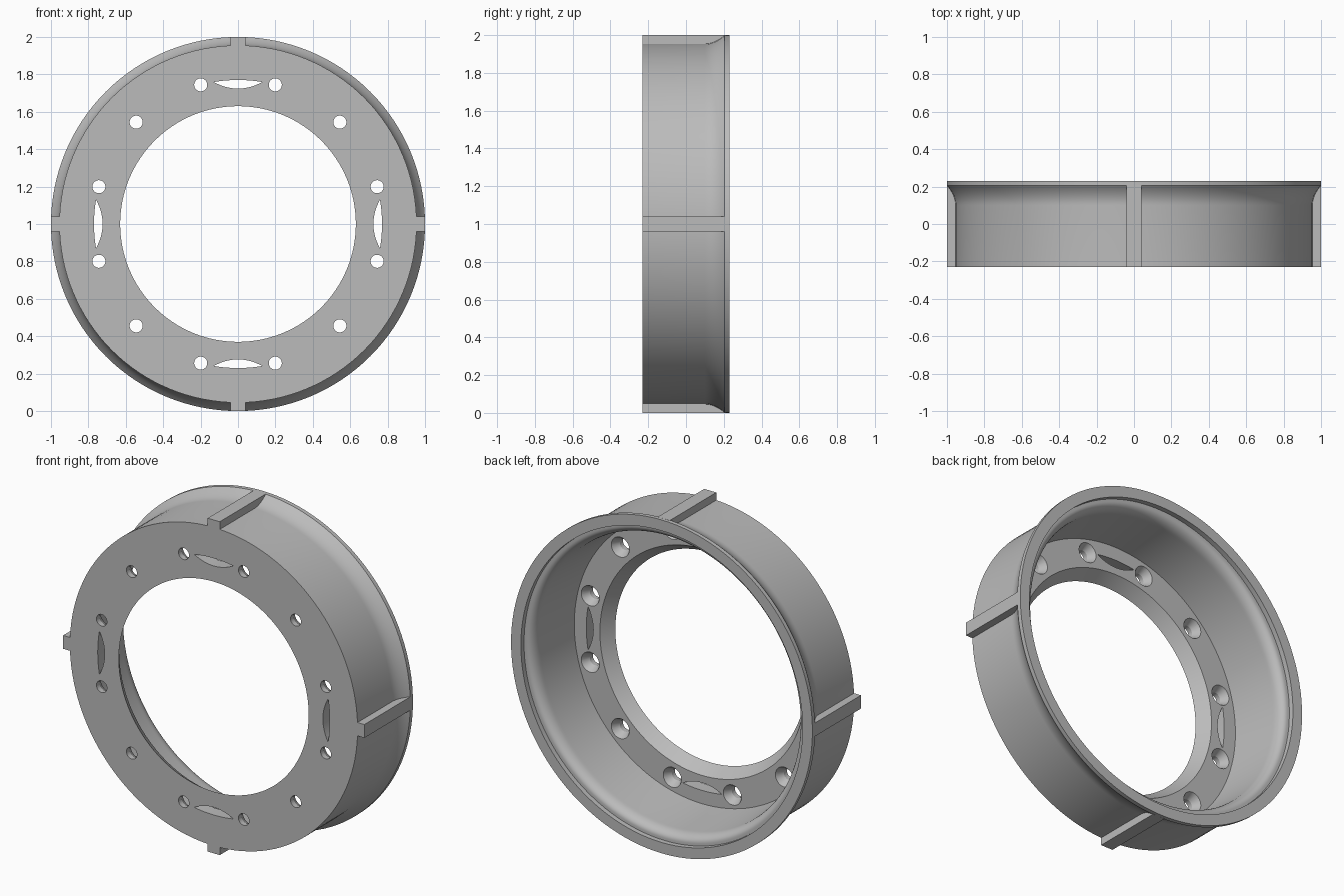
import bpy, bmesh
from math import sin, cos, pi, radians
from mathutils import Matrix, Vector

cube = bpy.data.objects.get("Cube")
if cube:
    bpy.data.objects.remove(cube, do_unlink=True)

FRONT, BACK, WEB = -0.23, 0.23, -0.155
CENTRE = Matrix.Translation((0, 0, 1))

steel = bpy.data.materials.new("grey_metal")
steel.use_nodes = True
grey = (0.5, 0.5, 0.5, 1)
steel.diffuse_color = grey
steel.node_tree.nodes["Principled BSDF"].inputs["Base Color"].default_value = grey


def make_object(name, bm):
    bmesh.ops.recalc_face_normals(bm, faces=bm.faces)
    mesh = bpy.data.meshes.new(name)
    bm.to_mesh(mesh)
    bm.free()
    mesh.materials.append(steel)
    obj = bpy.data.objects.new(name, mesh)
    bpy.context.collection.objects.link(obj)
    return obj


def lathe(bm, profile, steps, matrix, ring=False):
    """Revolve (radius, y) points about the y axis; ring closes the profile."""
    rows = [[bm.verts.new(matrix @ Vector((r * cos(a), y, r * sin(a))))
             for a in (2 * pi * i / steps for i in range(steps))]
            for r, y in profile]
    pairs = list(zip(rows, rows[1:]))
    if ring:
        pairs.append((rows[-1], rows[0]))
    else:
        bm.faces.new(rows[0])
        bm.faces.new(rows[-1])
    for a, b in pairs:
        for i in range(steps):
            j = (i + 1) % steps
            bm.faces.new((a[i], a[j], b[j], b[i]))


# Drum: front web, flared outer wall, back lip and hollow inside
flare = [(0.955 + 0.045 * (i / 8) ** 2, 0.1 + 0.105 * i / 8) for i in range(9)]
cove = [(0.875 + 0.045 * (1 - cos(a)), 0.13 + 0.07 * sin(a))
        for a in (pi / 2 * i / 8 for i in range(8, -1, -1))]
profile = ([(0.63, FRONT), (0.955, FRONT)] + flare
           + [(1.0, BACK), (0.935, BACK), (0.935, 0.2)]
           + cove + [(0.85, WEB), (0.68, WEB)])
bm = bmesh.new()
lathe(bm, profile, 128, CENTRE, ring=True)
drum = make_object("drum", bm)

# Cutters: twelve countersunk bolt holes and four lens-shaped slots
bm = bmesh.new()
for k in range(12):
    spot = CENTRE @ Matrix.Rotation(radians(15 + 30 * k), 4, 'Y') @ Matrix.Translation((0.77, 0, 0))
    lathe(bm, [(0.035, -0.3), (0.035, -0.2), (0.06, WEB), (0.06, -0.12)], 32, spot)
for k in range(4):
    turn = CENTRE @ Matrix.Rotation(k * pi / 2, 4, 'Y')
    xs = [0.13 * i / 8 for i in range(-8, 9)]
    outline = [(x, 0.77 - 0.011 * (x / 0.13) ** 2) for x in xs]
    outline += [(x, 0.724 + 0.035 * (x / 0.13) ** 2) for x in xs[-2:0:-1]]
    ends = [[bm.verts.new(turn @ Vector((x, y, z))) for x, z in outline] for y in (-0.3, -0.12)]
    for loop in ends:
        bm.faces.new(loop)
    n = len(outline)
    for i in range(n):
        j = (i + 1) % n
        bm.faces.new((ends[0][i], ends[0][j], ends[1][j], ends[1][i]))
cutter = make_object("hole_cutters", bm)
cutter.hide_render = True

bpy.ops.object.select_all(action='DESELECT')
drum.select_set(True)
bpy.context.view_layer.objects.active = drum
cut = drum.modifiers.new("holes", 'BOOLEAN')
cut.operation, cut.solver, cut.object = 'DIFFERENCE', 'EXACT', cutter
bpy.ops.object.modifier_apply(modifier=cut.name)
bpy.data.objects.remove(cutter, do_unlink=True)
bpy.ops.object.shade_smooth_by_angle(angle=radians(25))

# Ribs: four straight keys along the outer wall
for k, name in enumerate(("top", "left", "bottom", "right")):
    bm = bmesh.new()
    bmesh.ops.create_cube(bm, size=1, matrix=CENTRE @ Matrix.Rotation(k * pi / 2, 4, 'Y')
                          @ Matrix.Translation((0, -0.01, 0.972))
                          @ Matrix.Diagonal((0.08, 0.44, 0.056, 1)))
    make_object(name + "_rib", bm)
